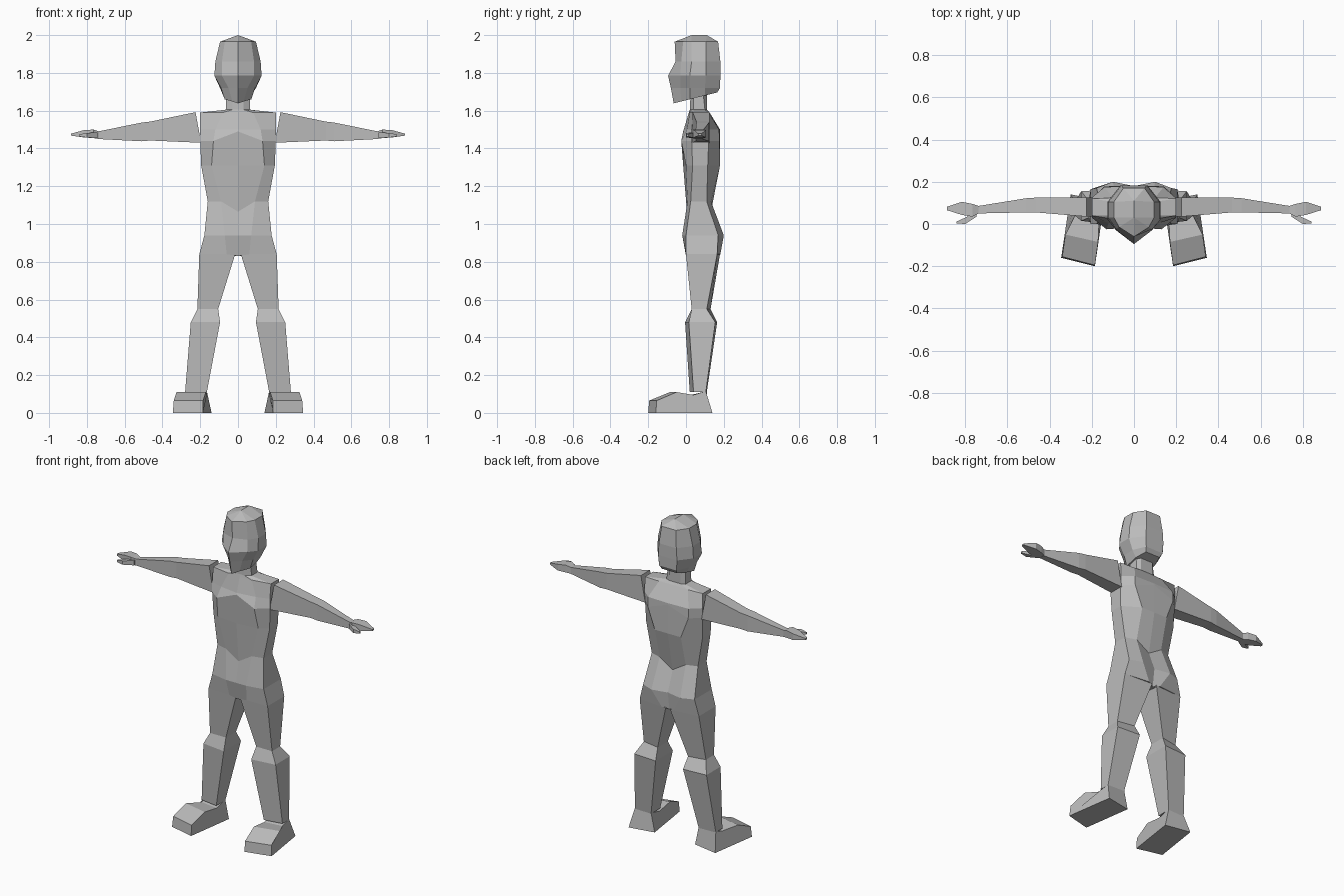
import bpy, bmesh

skin = bpy.data.materials.new("light_grey")
skin.diffuse_color = (0.5, 0.5, 0.5, 1)


def loft(name, rings, mirror=False):
    """Skin closed rings of equal length, cap both ends, keep flat faces."""
    bm = bmesh.new()
    loops = [[bm.verts.new(p) for p in r] for r in rings]
    n = len(loops[0])
    for a, b in zip(loops, loops[1:]):
        for i in range(n):
            j = (i + 1) % n
            bm.faces.new((a[i], a[j], b[j], b[i]))
    bm.faces.new(loops[0])
    bm.faces.new(loops[-1])
    bmesh.ops.remove_doubles(bm, verts=bm.verts, dist=0.0005)
    bmesh.ops.recalc_face_normals(bm, faces=bm.faces)
    me = bpy.data.meshes.new(name)
    bm.to_mesh(me)
    bm.free()
    me.materials.append(skin)
    ob = bpy.data.objects.new(name, me)
    bpy.context.collection.objects.link(ob)
    if mirror:
        ob.modifiers.new("mirror", 'MIRROR')
    return ob


def body_ring(z, dip, tilt, front, half, back):
    """Symmetric ring: centre front, right half, centre back, left half."""
    side = [(x, y, z + tilt * y) for x, y in half]
    return ([(0, front, z - dip + tilt * front)] + side
            + [(0, back, z - dip + tilt * back)]
            + [(-x, y, h) for x, y, h in reversed(side)])


# Head: crown ridge, brow, nose line, jaw and chin
loft("head", [
    body_ring(2.0, 0, 0, .03, [(0, .03), (0, .03), (0, .11), (0, .11)], .11),
    body_ring(1.965, 0, 0, -.06, [(.07, -.015), (.095, .03), (.095, .105), (.05, .17)], .17),
    body_ring(1.86, 0, 0, -.055, [(.085, -.025), (.12, .03), (.12, .105), (.06, .182)], .182),
    body_ring(1.785, 0, 0, -.095, [(.085, -.03), (.125, .02), (.125, .105), (.065, .182)], .182),
    body_ring(1.72, 0, 0, -.08, [(.05, -.03), (.09, .02), (.095, .1), (.06, .18)], .18),
    body_ring(1.655, 0, .25, -.065, [(.03, -.025), (.07, .02), (.07, .1), (.05, .165)], .165),
])

# Torso: neck, shoulders, chest, waist and hips
loft("torso", [
    body_ring(1.70, 0, 0, .025, [(.03, .025), (.06, .04), (.06, .09), (.04, .11)], .11),
    body_ring(1.605, 0, 0, .02, [(.03, .02), (.065, .04), (.065, .1), (.04, .11)], .11),
    body_ring(1.59, 0, 0, .015, [(.08, .02), (.2, .04), (.2, .12), (.1, .125)], .12),
    body_ring(1.50, 0, 0, -.012, [(.12, .005), (.2, .03), (.2, .125), (.14, .175)], .18),
    body_ring(1.44, -.05, 0, -.015, [(.13, -.025), (.2, .03), (.2, .12), (.14, .178)], .18),
    body_ring(1.31, 0, 0, -.015, [(.14, 0), (.195, .035), (.195, .115), (.09, .18)], .18),
    body_ring(1.12, .055, 0, .005, [(.09, .008), (.16, .025), (.16, .11), (.09, .132)], .132),
    body_ring(.94, 0, 0, -.02, [(.07, -.02), (.178, 0), (.178, .17), (.1, .2)], .18),
    body_ring(.84, .01, 0, 0, [(.06, 0), (.205, 0), (.205, .165), (.04, .182)], .165),
])

# Legs: hip, above knee, knee, ankle
leg_rows = [
    (.84, .015, .205, 0, 0, .165, .18),
    (.55, .105, .215, .03, .03, .11, .13),
    (.48, .095, .25, -.005, .015, .155, .165),
    (.11, .165, .28, .02, .04, .105, .11),
]
loft("legs", [[(i, fi, z), (o, fo, z), (o, bo, z), (i, bi, z)]
              for z, i, o, fi, fo, bo, bi in leg_rows], True)

# Feet: inner and outer side outlines, toes turned out
inner = [(.14, .11, 0), (.165, .11, .115), (.165, .025, .095),
         (.17, -.085, .11), (.185, -.195, .065), (.185, -.2, 0)]
outer = [(.30, .14, 0), (.28, .105, .115), (.28, .04, .095),
         (.325, -.05, .11), (.34, -.155, .065), (.345, -.16, 0)]
loft("feet", [inner, outer], True)


def limb_ring(x, top, bottom, front, back, skew=0):
    return [(x, front, bottom), (x, back, bottom),
            (x + skew, back, top), (x + skew, front, top)]


# Arms: shoulder, elbow, forearm, wrist
loft("arms", [
    limb_ring(.195, 1.592, 1.43, .035, .125, .03),
    limb_ring(.465, 1.542, 1.442, .055, .125),
    limb_ring(.51, 1.537, 1.438, .055, .122),
    limb_ring(.74, 1.49, 1.45, .05, .085),
], True)

# Hands: flat mitten with tapering fingertips
loft("hands", [
    limb_ring(.735, 1.49, 1.45, .05, .085),
    limb_ring(.765, 1.5, 1.455, .035, .095),
    limb_ring(.815, 1.497, 1.458, .043, .105),
    limb_ring(.885, 1.478, 1.468, .065, .082),
], True)

# Thumbs
loft("thumbs", [
    limb_ring(.745, 1.485, 1.455, .035, .06),
    limb_ring(.80, 1.482, 1.458, 0, .03),
    limb_ring(.84, 1.475, 1.463, .003, .012),
], True)
